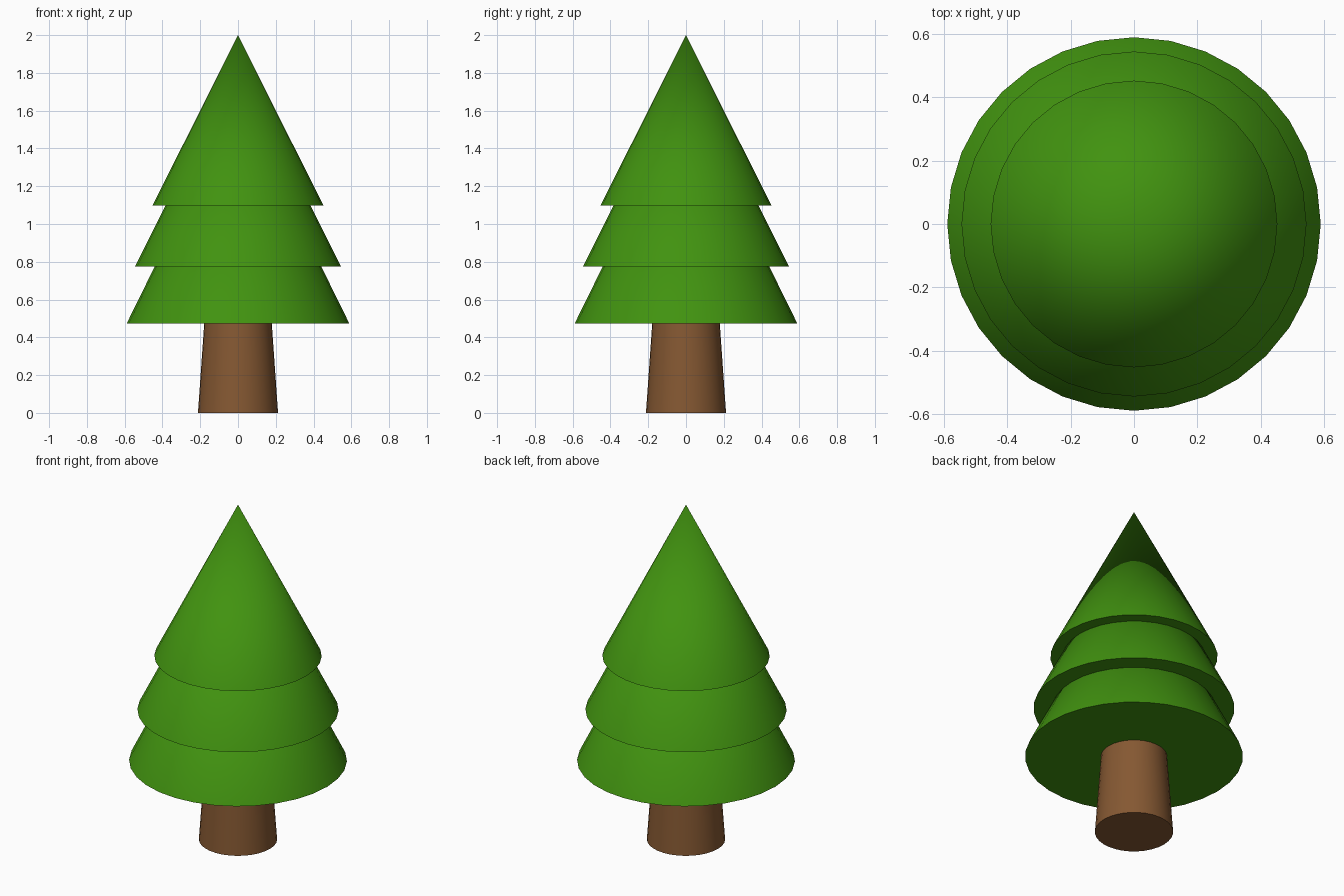
import bpy
import math

old = bpy.data.objects.get("Cube")
if old:
    bpy.data.objects.remove(old, do_unlink=True)


def make_material(name, rgb):
    mat = bpy.data.materials.new(name)
    mat.use_nodes = True
    color = (*rgb, 1.0)
    mat.diffuse_color = color
    mat.node_tree.nodes["Principled BSDF"].inputs["Base Color"].default_value = color
    return mat


def make_cone(name, mat, bottom, top, radius, tip_radius=0.0):
    bpy.ops.mesh.primitive_cone_add(
        vertices=32, radius1=radius, radius2=tip_radius,
        depth=top - bottom, location=(0, 0, (bottom + top) / 2))
    obj = bpy.context.object
    obj.name = name
    obj.data.materials.append(mat)
    bpy.ops.object.shade_smooth_by_angle(angle=math.radians(35))
    return obj


leaf_green = make_material("leaf green", (0.053, 0.290, 0.005))
bark_brown = make_material("bark brown", (0.235, 0.098, 0.032))

# Tapered trunk, reaching a little way into the foliage
make_cone("trunk", bark_brown, 0.0, 0.60, 0.212, 0.17)

# Foliage tiers, each a full cone overlapping the one above
make_cone("lower_foliage", leaf_green, 0.472, 1.67, 0.59)
make_cone("middle_foliage", leaf_green, 0.775, 1.865, 0.545)
make_cone("upper_foliage", leaf_green, 1.097, 2.0, 0.453)
